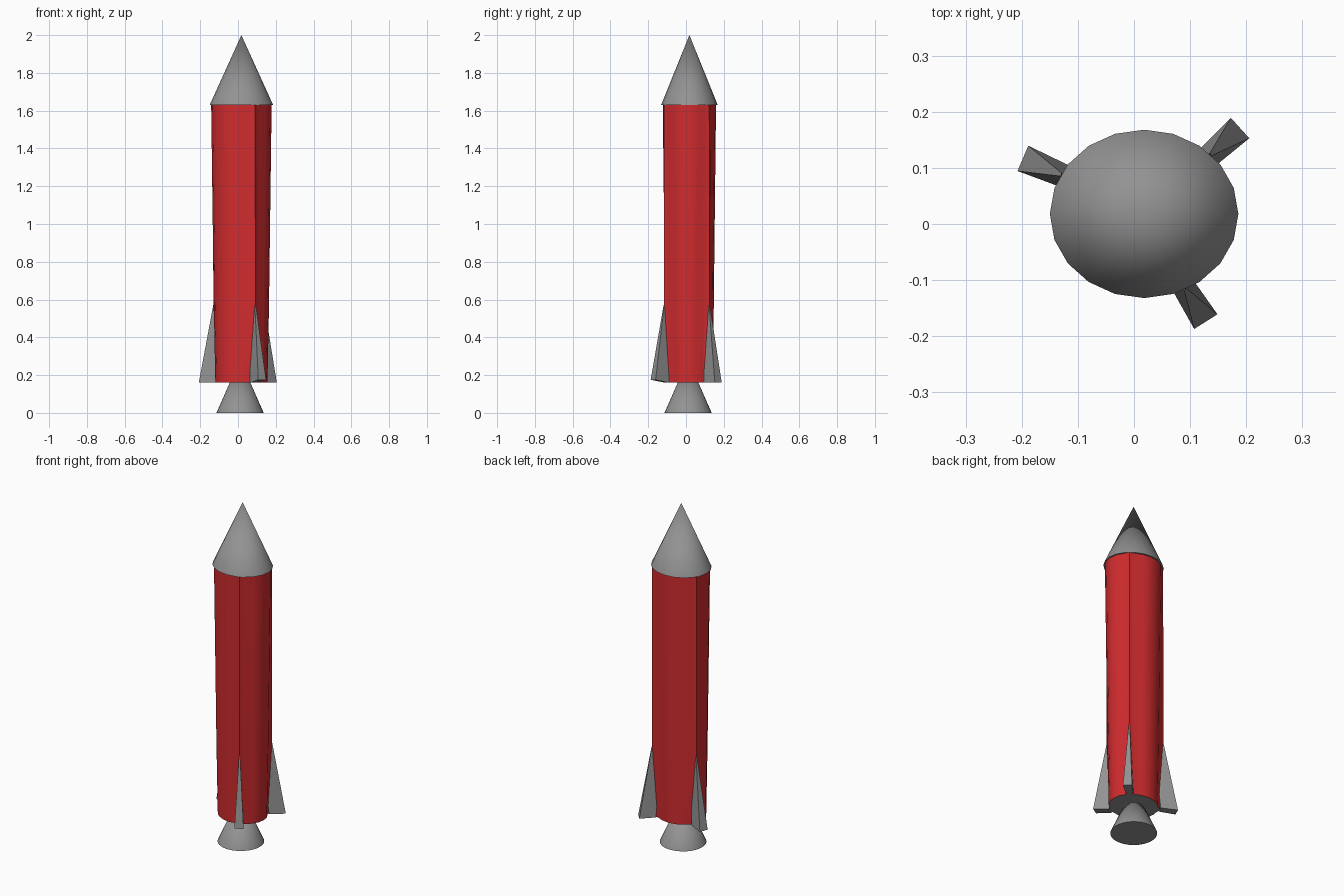
import bpy, bmesh, math
from mathutils import Vector

if "Cube" in bpy.data.objects:
    bpy.data.objects.remove(bpy.data.objects["Cube"])


def material(name, rgb):
    m = bpy.data.materials.new(name)
    m.diffuse_color = (*rgb, 1)
    m.use_nodes = True
    m.node_tree.nodes["Principled BSDF"].inputs["Base Color"].default_value = m.diffuse_color
    return m


GREY = material("grey metal", (0.29, 0.29, 0.29))
RED = material("red paint", (0.64, 0.025, 0.028))
CENTRE = (0.018, 0.018)


def build(name, verts, faces, mats, smooth=True):
    me = bpy.data.meshes.new(name)
    me.from_pydata(verts, [], faces)
    bm = bmesh.new()
    bm.from_mesh(me)
    bmesh.ops.recalc_face_normals(bm, faces=bm.faces)
    bm.to_mesh(me)
    bm.free()
    for m in mats:
        me.materials.append(m)
    if smooth:
        for p in me.polygons:
            p.use_smooth = True
        me.set_sharp_from_angle(angle=math.radians(30))
    ob = bpy.data.objects.new(name, me)
    bpy.context.collection.objects.link(ob)
    return ob


def oval(deg, rx, ry, z, c=CENTRE):
    a = math.radians(deg)
    return (c[0] + rx * math.cos(a), c[1] + ry * math.sin(a), z)


def cone(name, c, rx, ry, z0, z1, n):
    verts = [oval(360 * i / n, rx, ry, z0, c) for i in range(n)] + [(*c, z1)]
    faces = [(i, (i + 1) % n, n) for i in range(n)] + [tuple(range(n))]
    build(name, verts, faces, [GREY])


# Nose and engine bell
cone("nose_cone", CENTRE, 0.168, 0.15, 1.63, 2.0, 20)
cone("engine_nozzle", (0.011, 0.011), 0.125, 0.125, 0.0, 0.285, 32)

# Tapered body with a shallow ridge above each fin
ridges = [45, 152, 296]
angles = sorted([a for a in range(0, 360, 18)
                 if all(abs(a - r) > 7 for r in ridges)] + ridges)
n = len(angles)
verts = []
for z, rx, ry, k in ((0.16, 0.138, 0.124, 0.96), (0.56, 0.146, 0.129, 1.0),
                     (1.63, 0.16, 0.141, 0.99)):
    for a in angles:
        verts.append(oval(a, 0.168 * k, 0.15 * k, z) if a in ridges
                     else oval(a, rx, ry, z))
faces = [(r * n + i, r * n + (i + 1) % n, (r + 1) * n + (i + 1) % n, (r + 1) * n + i)
         for r in range(2) for i in range(n)]
faces += [tuple(range(n)), tuple(range(2 * n, 3 * n))]
body = build("body", verts, faces, [RED, GREY])
for p in body.data.polygons:          # grey underside
    if p.normal.z < -0.9:
        p.material_index = 1


# Wedge fins: root line on the body, wide outer edge at the bottom
def fin(name, apex, tip, z_tip):
    a, t = Vector(apex), Vector(tip)
    d = (t - a).normalized()
    s = Vector((-d.y, d.x))
    root = a - d * 0.05
    inner = a - d * 0.02
    pts = [(*(t + s * 0.0245), z_tip), (*(t - s * 0.0245), z_tip),
           (*(inner - s * 0.02), 0.16), (*(inner + s * 0.02), 0.16),
           (*(a + s * 0.003), 0.57), (*(a - s * 0.003), 0.57),
           (*root, 0.5)]
    build(name, pts, [(0, 1, 2, 3), (0, 1, 5, 4), (1, 2, 5), (0, 3, 4),
                      (2, 6, 5), (3, 6, 4), (4, 5, 6), (2, 3, 6)], [GREY], False)


fin("fin_back_right", (0.137, 0.124), (0.189, 0.171), 0.16)
fin("fin_left", (-0.130, 0.088), (-0.198, 0.117), 0.16)
fin("fin_front", (0.092, -0.117), (0.128, -0.174), 0.175)
